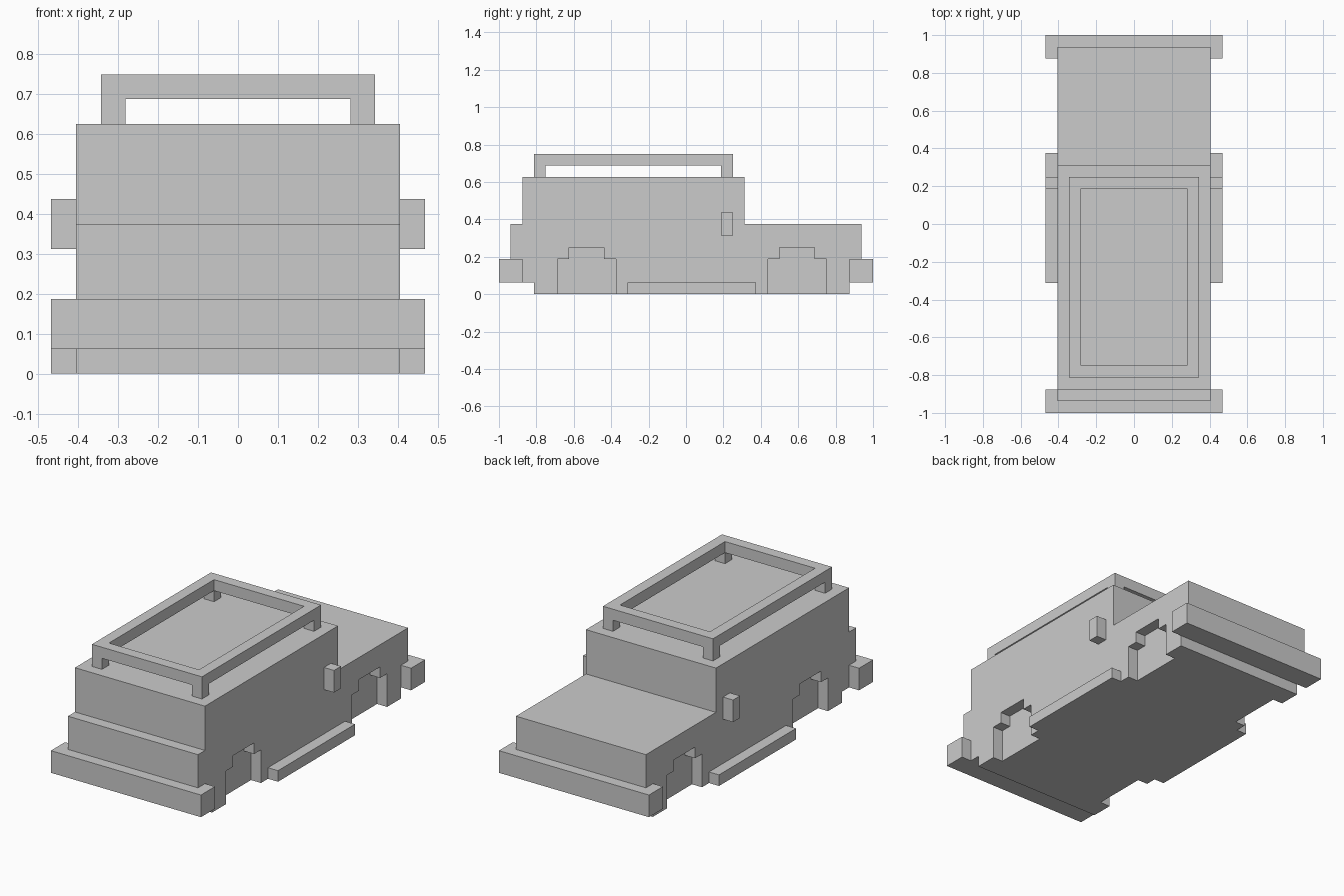
import bpy, bmesh
from mathutils import Vector

if "Cube" in bpy.data.objects:
    bpy.data.objects.remove(bpy.data.objects["Cube"])

U = 1 / 16  # the model sits on a 1/16 grid


def prism(name, profile, axis, a, b):
    """Extrude a 2D profile (grid units) along 'X' (y,z points) or 'Y' (x,z points)."""
    def place(p, d):
        return Vector((d, p[0], p[1]) if axis == 'X' else (p[0], d, p[1])) * U
    bm = bmesh.new()
    face = bm.faces.new([bm.verts.new(place(p, a)) for p in profile])
    ext = bmesh.ops.extrude_face_region(bm, geom=[face])
    moved = [g for g in ext['geom'] if isinstance(g, bmesh.types.BMVert)]
    bmesh.ops.translate(bm, verts=moved, vec=place((0, 0), b - a))
    bmesh.ops.recalc_face_normals(bm, faces=bm.faces)
    mesh = bpy.data.meshes.new(name)
    bm.to_mesh(mesh)
    bm.free()
    obj = bpy.data.objects.new(name, mesh)
    bpy.context.collection.objects.link(obj)
    return obj


def box(name, x0, x1, y0, y1, z0, z1):
    return prism(name, [(y0, z0), (y1, z0), (y1, z1), (y0, z1)], 'X', x0, x1)


# Body: side silhouette with cabin and rear deck
body = prism("body", [(-13, 0), (14, 0), (14, 1), (15, 1), (15, 6), (5, 6), (5, 10),
                      (-14, 10), (-14, 6), (-15, 6), (-15, 1), (-13, 1)], 'X', -6.5, 6.5)

# Stepped wheel arches cut one unit into each side
bpy.context.view_layer.objects.active = body
for y in (-11, 7):
    arch = [(y, -1), (y + 5, -1), (y + 5, 3), (y + 4, 3), (y + 4, 4),
            (y + 1, 4), (y + 1, 3), (y, 3)]
    for a, b in ((-8, -5.5), (5.5, 8)):
        cutter = prism("arch_cutter", arch, 'X', a, b)
        cutter.hide_render = True
        mod = body.modifiers.new("arch", 'BOOLEAN')
        mod.operation = 'DIFFERENCE'
        mod.solver = 'EXACT'
        mod.object = cutter
        bpy.ops.object.modifier_apply(modifier=mod.name)
        bpy.data.objects.remove(cutter)

# Bumpers
box("front_bumper", -7.5, 7.5, -16, -14, 1, 3)
box("rear_bumper", -7.5, 7.5, 14, 16, 1, 3)

# Side steps, small side blocks and rack rails, mirrored left and right
for side, s in (("left", -1), ("right", 1)):
    box(side + "_step", s * 6.5, s * 7.5, -5, 6, 0, 1)
    box(side + "_mirror", s * 6.5, s * 7.5, 3, 4, 5, 7)
    box(side + "_rack_rail", s * 4.5, s * 5.5, -12, 3, 11, 12)

# Roof rack end hoops with their legs
hoop = [(-5.5, 10), (-4.5, 10), (-4.5, 11), (4.5, 11), (4.5, 10), (5.5, 10),
        (5.5, 12), (-5.5, 12)]
prism("front_rack_hoop", hoop, 'Y', -13, -12)
prism("rear_rack_hoop", hoop, 'Y', 3, 4)
